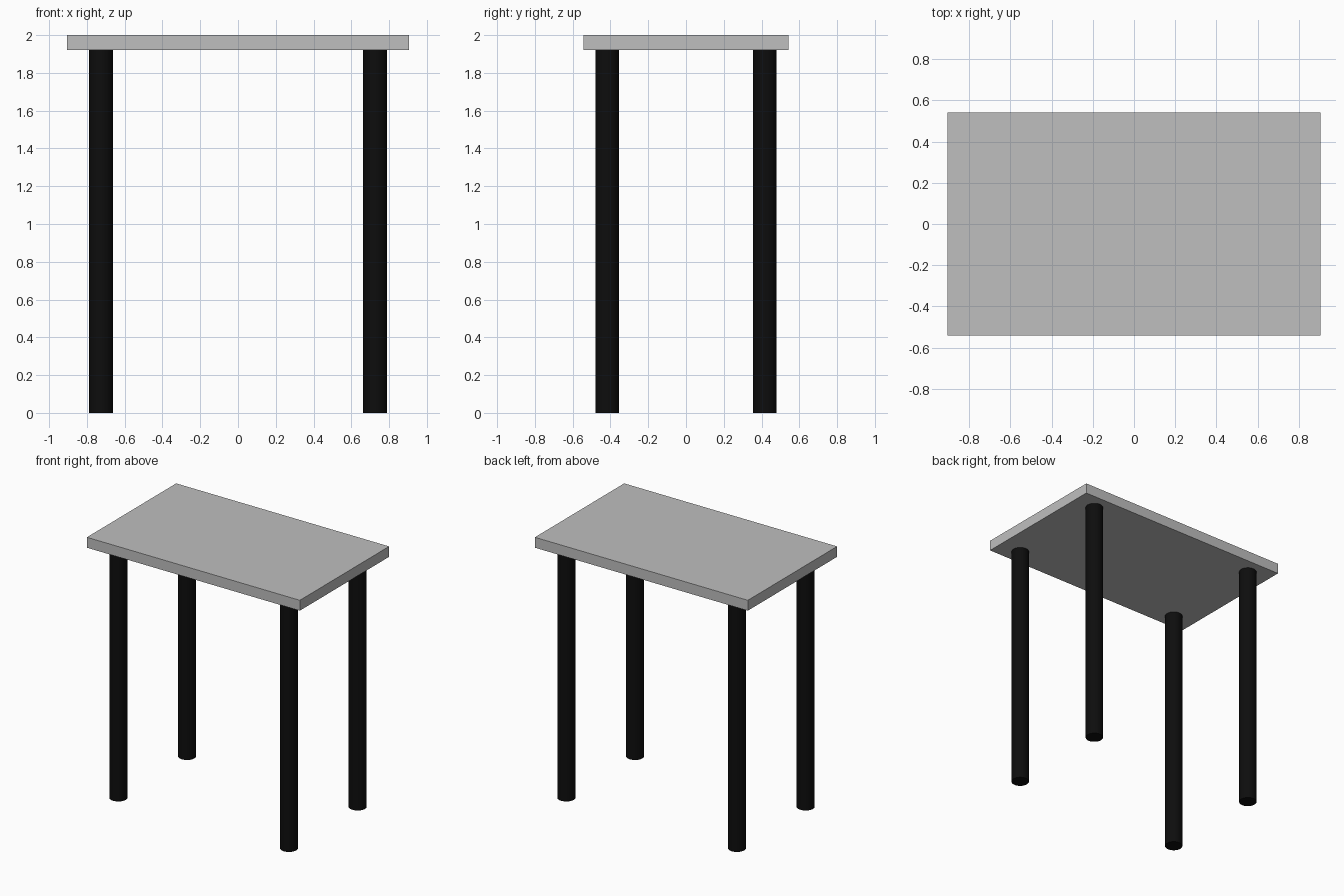
import bpy

cube = bpy.data.objects.get("Cube")
if cube:
    bpy.data.objects.remove(cube, do_unlink=True)


def make_material(name, value):
    mat = bpy.data.materials.new(name)
    mat.use_nodes = True
    colour = (value, value, value, 1)
    mat.diffuse_color = colour
    mat.node_tree.nodes["Principled BSDF"].inputs["Base Color"].default_value = colour
    return mat


grey = make_material("light grey", 0.52)
black = make_material("black", 0.004)

HEIGHT, THICKNESS = 2.0, 0.08
UNDERSIDE = HEIGHT - THICKNESS

# Rectangular slab top
bpy.ops.mesh.primitive_cube_add(size=1, location=(0, 0, HEIGHT - THICKNESS / 2))
top = bpy.context.object
top.name = "table_top"
top.scale = (1.81, 1.084, THICKNESS)
bpy.ops.object.transform_apply(location=False, rotation=False, scale=True)
top.data.materials.append(grey)

# Four round legs, inset from the corners
for side, x in (("left", 0.725), ("right", -0.725)):
    for end, y in (("front", -0.417), ("back", 0.417)):
        bpy.ops.mesh.primitive_cylinder_add(
            vertices=32, radius=0.063, depth=UNDERSIDE, location=(x, y, UNDERSIDE / 2))
        leg = bpy.context.object
        leg.name = f"{end}_{side}_leg"
        leg.data.materials.append(black)
        bpy.ops.object.shade_smooth_by_angle()
